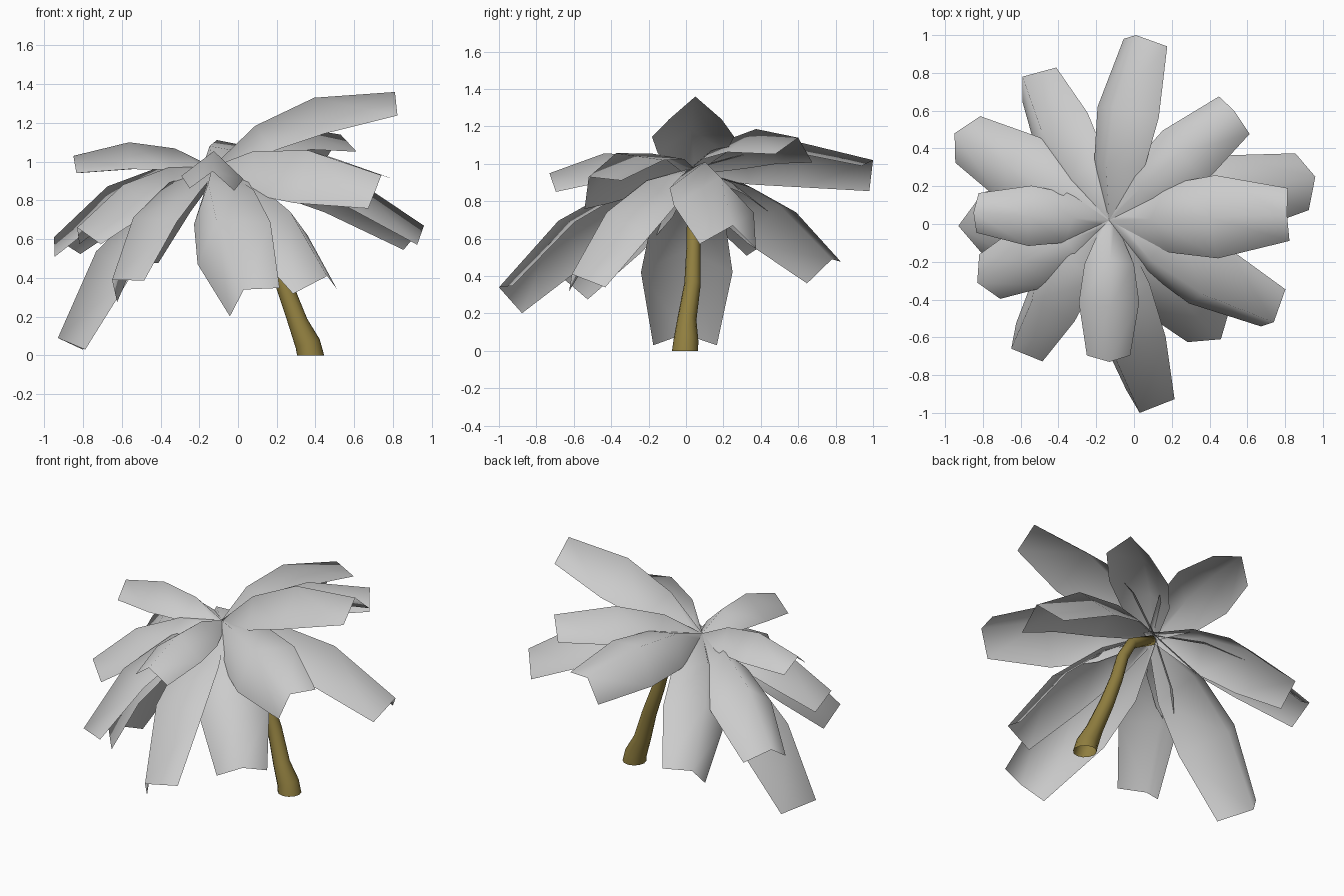
import bpy, bmesh
from math import sin, cos, radians, tau
from mathutils import Vector

default_cube = bpy.data.objects.get("Cube")
if default_cube:
    bpy.data.objects.remove(default_cube)


def make_material(name, rgb):
    mat = bpy.data.materials.new(name)
    mat.use_nodes = True
    mat.diffuse_color = (*rgb, 1)
    mat.node_tree.nodes["Principled BSDF"].inputs["Base Color"].default_value = (*rgb, 1)
    return mat


leaf_grey = make_material("leaf grey", (0.6, 0.6, 0.6))
bark_brown = make_material("bark brown", (0.28, 0.21, 0.05))
UP = Vector((0, 0, 1))
CROWN = Vector((-0.13, 0.02, 0.97))


def finish(bm, name, mat):
    mesh = bpy.data.meshes.new(name)
    bm.to_mesh(mesh)
    bm.free()
    mesh.materials.append(mat)
    mesh.shade_smooth()
    obj = bpy.data.objects.new(name, mesh)
    bpy.context.collection.objects.link(obj)


def tangent(points, i):
    return (points[min(i + 1, len(points) - 1)] - points[max(i - 1, 0)]).normalized()


# Folded palm leaf: an arched ridge with a flank falling away on each side,
# the arch and the flanks rolled together about the leaf's own length
def palm_leaf(name, tip, roll, mid_width, tip_width):
    chord = Vector(tip) - CROWN
    length = chord.length
    level = chord.cross(UP).normalized()
    normal = level.cross(chord).normalized()
    roll = radians(roll)
    side = level * cos(roll) + normal * sin(roll)
    lift = side.cross(chord).normalized() * length * 0.13
    ridge = [CROWN + chord * t + lift * b
             for t, b in ((-0.01, 0), (0.28, 0.87), (0.61, 1), (1, 0))]
    widths = (0.03, mid_width * 0.82, mid_width, tip_width)
    fold = radians(41)
    bm = bmesh.new()
    rows = []
    for i, (p, w) in enumerate(zip(ridge, widths)):
        drop = tangent(ridge, i).cross(side) * w * sin(fold) / cos(fold)
        rows.append([bm.verts.new(v) for v in (p - side * w + drop, p, p + side * w + drop)])
    for a, b in zip(rows, rows[1:]):
        for k in range(2):
            bm.faces.new((a[k], a[k + 1], b[k + 1], b[k]))
    finish(bm, name, leaf_grey)


# Ridge tip, roll in degrees, half width at the middle and at the tip
leaves = {
    "back_leaf": ((0.01, 1.0, 1.02), 30, 0.19, 0.135),
    "back_left_leaf": ((0.53, 0.6, 1.14), 10, 0.18, 0.13),
    "left_low_leaf": ((0.96, 0.25, 0.67), 5, 0.22, 0.155),
    "left_high_leaf": ((0.81, 0.05, 1.36), 0, 0.22, 0.14),
    "front_left_high_leaf": ((0.74, -0.52, 0.93), -33, 0.215, 0.14),
    "front_left_low_leaf": ((0.46, -0.61, 0.41), -5, 0.21, 0.15),
    "front_low_leaf": ((0.03, -1.0, 0.34), -35, 0.22, 0.15),
    "front_high_leaf": ((-0.13, -0.73, 0.95), 3, 0.16, 0.115),
    "front_right_low_leaf": ((-0.65, -0.66, 0.39), -30, 0.19, 0.135),
    "front_right_leaf": ((-0.83, -0.31, 0.66), 0, 0.18, 0.13),
    "right_high_leaf": ((-0.85, 0.06, 1.03), 0, 0.16, 0.105),
    "right_low_leaf": ((-0.93, -0.01, 0.09), 0, 0.245, 0.17),
    "back_right_leaf": ((-0.95, 0.48, 0.61), 3, 0.2, 0.14),
    "back_right_low_leaf": ((-0.59, 0.78, 0.49), 28, 0.2, 0.14),
}
for name, spec in leaves.items():
    palm_leaf(name, *spec)

# Leaning trunk, flared and open at the foot, bent over into the crown
path = [Vector(p) for p in (
    (0.375, -0.005, 0), (0.36, 0, 0.06), (0.31, 0.005, 0.17), (0.24, 0.035, 0.36),
    (0.17, 0.04, 0.55), (0.12, 0.04, 0.72), (0.05, 0.035, 0.84), (-0.12, 0.02, 0.93))]
radii = (0.07, 0.066, 0.051, 0.044, 0.038, 0.035, 0.033, 0.03)
SIDES = 12
bm = bmesh.new()
rings = []
for i, (p, r) in enumerate(zip(path, radii)):
    along = UP if i == 0 else tangent(path, i)
    u = Vector((0, 1, 0)).cross(along).normalized()
    v = along.cross(u)
    rings.append([bm.verts.new(p + (u * cos(tau * k / SIDES) + v * sin(tau * k / SIDES)) * r)
                  for k in range(SIDES)])
for a, b in zip(rings, rings[1:]):
    for k in range(SIDES):
        n = (k + 1) % SIDES
        bm.faces.new((a[k], a[n], b[n], b[k]))
bm.faces.new(rings[-1])
finish(bm, "trunk", bark_brown)
